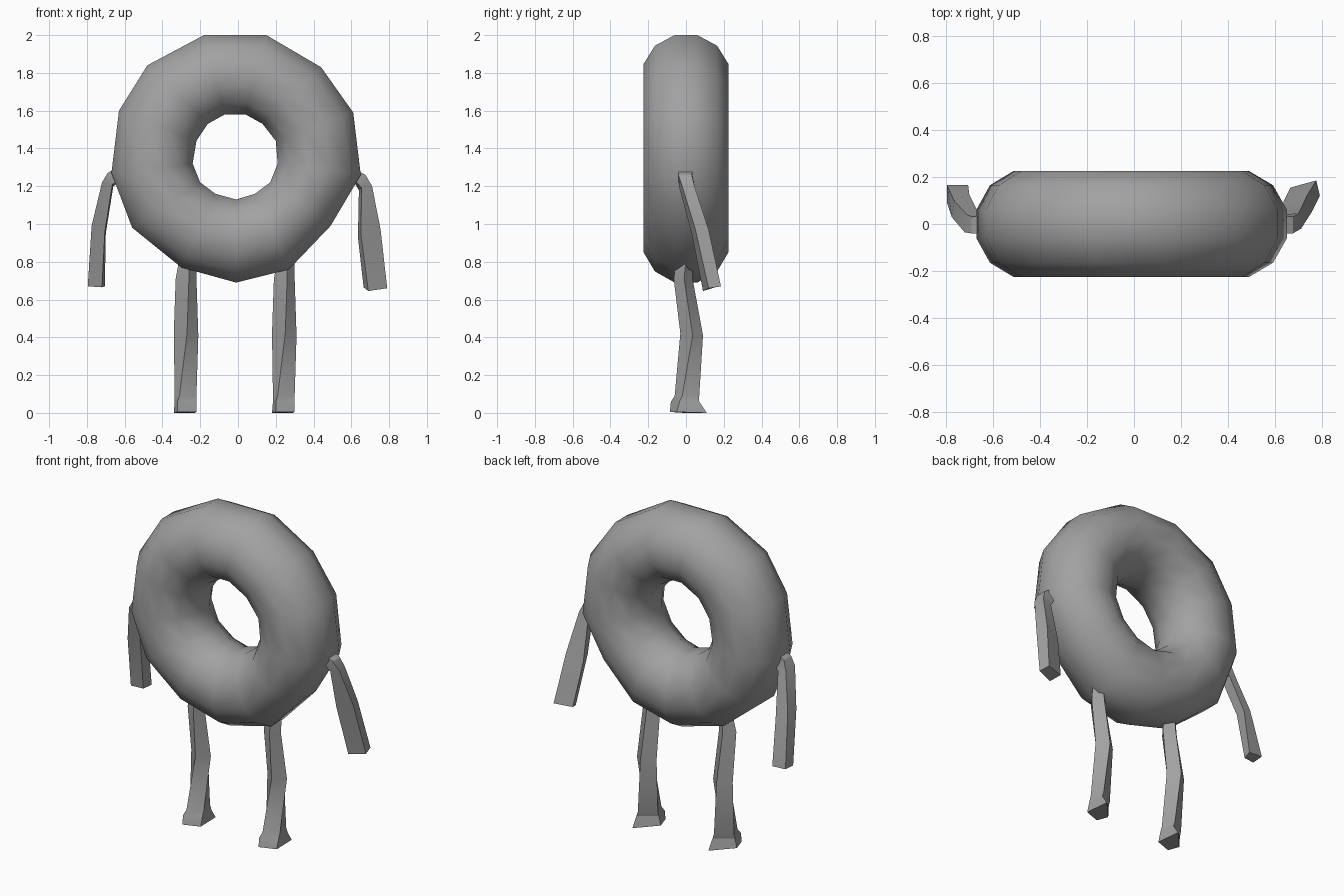
import bpy, math
from mathutils import Vector

grey = bpy.data.materials.new("dough_grey")
grey.diffuse_color = (0.36, 0.36, 0.36, 1)


def make_object(name, verts, faces, angle):
    mesh = bpy.data.meshes.new(name)
    mesh.from_pydata(verts, [], faces)
    mesh.materials.append(grey)
    mesh.update()
    obj = bpy.data.objects.new(name, mesh)
    bpy.context.collection.objects.link(obj)
    bpy.ops.object.select_all(action='DESELECT')
    obj.select_set(True)
    bpy.context.view_layer.objects.active = obj
    bpy.ops.object.mode_set(mode='EDIT')
    bpy.ops.mesh.select_all(action='SELECT')
    bpy.ops.mesh.normals_make_consistent(inside=False)
    bpy.ops.object.mode_set(mode='OBJECT')
    bpy.ops.object.shade_smooth_by_angle(angle=math.radians(angle))
    return obj


def limb(name, sections, dx=0):
    """Loft a four-sided limb through sections of four corners."""
    verts = [(x + dx, y, z) for s in sections for x, y, z in s]
    faces = [(3, 2, 1, 0)]
    for i in range(len(sections) - 1):
        for k in range(4):
            a, b = 4 * i + k, 4 * i + (k + 1) % 4
            faces.append((a, b, b + 4, a + 4))
    n = len(verts)
    faces.append((n - 4, n - 3, n - 2, n - 1))
    return make_object(name, verts, faces, 25)


# Ring body: round section swept between slightly uneven outer and inner outlines
outer = [(-.18, 2), (.15, 2), (.44, 1.83), (.61, 1.59), (.65, 1.26), (.49, .99), (.27, .76),
         (-.01, .69), (-.30, .77), (-.56, .98), (-.67, 1.27), (-.63, 1.6), (-.48, 1.84)]
inner = [(-.07, 1.58), (.04, 1.58), (.13, 1.53), (.20, 1.44), (.21, 1.32), (.17, 1.22), (.09, 1.16),
         (-.01, 1.13), (-.12, 1.16), (-.20, 1.22), (-.24, 1.32), (-.22, 1.44), (-.16, 1.53)]
SIDES = 12
verts, faces = [], []
for o, i in zip(outer, inner):
    o, i = Vector(o), Vector(i)
    for k in range(SIDES):
        a = 2 * math.pi * (k + .5) / SIDES
        p = (o + i) / 2 + (o - i) / 2 * math.cos(a) / math.cos(math.pi / SIDES)
        verts.append((p.x, .225 * math.sin(a) / math.cos(math.pi / SIDES), p.y))
N = len(outer)
for j in range(N):
    for k in range(SIDES):
        k2, j2 = (k + 1) % SIDES, (j + 1) % N
        faces.append((j * SIDES + k, j2 * SIDES + k, j2 * SIDES + k2, j * SIDES + k2))
make_object("ring_body", verts, faces, 75)

# Legs: twisted square posts with a bent knee and a small foot
leg = [
    [(.20, -.085, 0.005), (.30, -.05, 0.005), (.29, .11, 0), (.18, -.01, 0)],
    [(.20, -.08, .06), (.30, -.03, .07), (.29, .07, .06), (.185, .0, .06)],
    [(.21, -.06, .09), (.30, -.02, .09), (.28, .07, .09), (.185, .01, .09)],
    [(.25, -.03, .42), (.31, .035, .41), (.25, .09, .41), (.18, .03, .42)],
    [(.26, -.065, .71), (.30, -.01, .71), (.245, .035, .71), (.19, -.02, .71)],
    [(.26, -.05, .82), (.30, 0, .82), (.25, .03, .82), (.21, -.01, .82)],
]
limb("right_leg", leg)
limb("left_leg", leg, -.52)

# Arms: bent at the elbow, hanging down and slightly back
limb("right_arm", [
    [(.69, .09, .645), (.79, .12, .66), (.775, .185, .67), (.665, .155, .665)],
    [(.65, .03, .95), (.755, .05, .97), (.735, .12, .97), (.635, .095, .93)],
    [(.655, -.035, 1.19), (.71, -.02, 1.2), (.70, .045, 1.2), (.64, .04, 1.18)],
    [(.62, -.04, 1.23), (.675, -.04, 1.26), (.675, .03, 1.26), (.61, .04, 1.23)],
    [(.57, -.04, 1.24), (.62, -.04, 1.29), (.62, .04, 1.29), (.57, .04, 1.24)],
])
limb("left_arm", [
    [(-.795, .09, .67), (-.72, .105, .665), (-.705, .165, .67), (-.795, .165, .675)],
    [(-.775, .03, .99), (-.705, .055, .96), (-.70, .125, .95), (-.765, .10, .99)],
    [(-.72, -.035, 1.22), (-.665, -.03, 1.21), (-.66, .045, 1.2), (-.71, .04, 1.21)],
    [(-.69, -.04, 1.27), (-.63, -.04, 1.22), (-.63, .04, 1.22), (-.69, .03, 1.27)],
    [(-.63, -.04, 1.31), (-.58, -.04, 1.25), (-.58, .04, 1.25), (-.63, .04, 1.31)],
])
